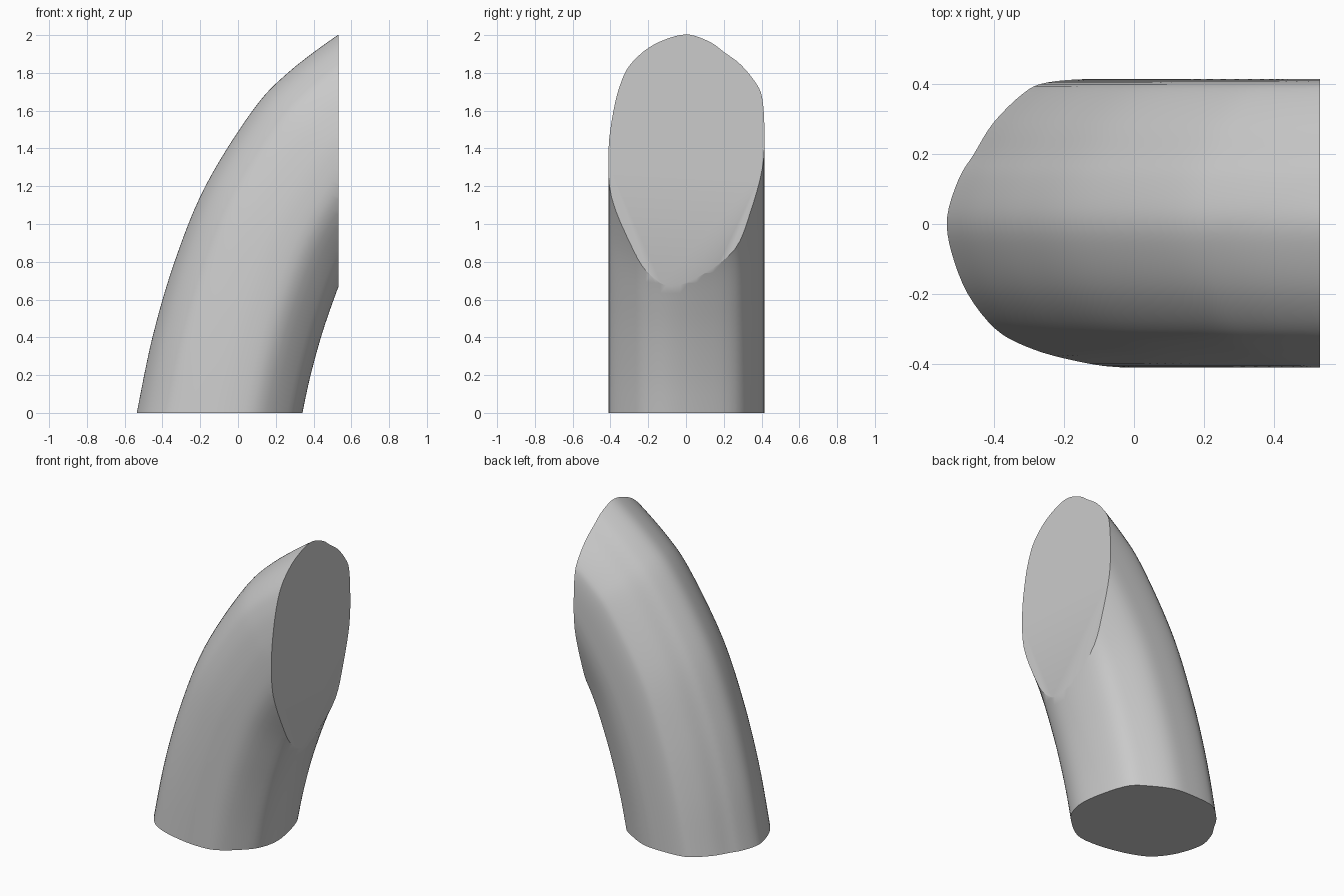
import bpy
import bmesh
import math
from mathutils import Vector

cube = bpy.data.objects.get("Cube")
if cube:
    bpy.data.objects.remove(cube, do_unlink=True)


def spline(points, steps, closed):
    """Smooth curve through 2D points (Catmull-Rom)."""
    pts = [Vector(p) for p in points]
    if not closed:
        pts = [2 * pts[0] - pts[1]] + pts + [2 * pts[-1] - pts[-2]]
    n = len(pts)
    spans = range(n) if closed else range(1, n - 2)
    out = []
    for i in spans:
        a, b, c, d = (pts[(i + k) % n] for k in (-1, 0, 1, 2))
        for s in range(steps):
            t = s / steps
            out.append(0.5 * (2 * b + (c - a) * t
                              + (2 * a - 5 * b + 4 * c - d) * t ** 2
                              + (3 * b - a - 3 * c + d) * t ** 3))
    if not closed:
        out.append(pts[-2])
    return out


# Outer spine of the bend, as (x, z)
spine = spline([(-0.575, -0.2), (-0.535, 0), (-0.452, 0.4), (-0.335, 0.8),
                (-0.172, 1.2), (0.078, 1.6), (0.265, 1.8), (0.53, 2.0),
                (0.72, 2.11)], 6, False)

# Cross-section, as (depth in from the spine, y)
section = spline([(0, 0.02), (0.033, 0.13), (0.075, 0.2), (0.13, 0.29),
                  (0.215, 0.375), (0.28, 0.405), (0.41, 0.415),
                  (0.545, 0.405), (0.68, 0.34), (0.778, 0.26),
                  (0.834, 0.1), (0.86, -0.07), (0.838, -0.19),
                  (0.78, -0.28), (0.634, -0.395), (0.48, -0.41),
                  (0.33, -0.385), (0.22, -0.35), (0.135, -0.3),
                  (0.058, -0.2), (0.012, -0.08)], 4, True)

# Sweep the section square to the spine
bm = bmesh.new()
rings = []
for i, p in enumerate(spine):
    tangent = (spine[min(i + 1, len(spine) - 1)] - spine[max(i - 1, 0)]).normalized()
    inward = Vector((tangent.y, -tangent.x))
    rings.append([bm.verts.new((p.x + inward.x * u, y, p.y + inward.y * u))
                  for u, y in section])
for low, high in zip(rings, rings[1:]):
    for j in range(len(section)):
        k = (j + 1) % len(section)
        bm.faces.new((low[j], low[k], high[k], high[j]))

# Flat cuts at the base and the upright end, each closed by one face
for co, normal in (((0, 0, 0), (0, 0, -1)), ((0.533, 0, 0), (1, 0, 0))):
    cut = bmesh.ops.bisect_plane(bm, geom=bm.verts[:] + bm.edges[:] + bm.faces[:],
                                 plane_co=co, plane_no=normal, clear_outer=True)
    rim = [e for e in cut["geom_cut"] if isinstance(e, bmesh.types.BMEdge)]
    bmesh.ops.holes_fill(bm, edges=rim, sides=0)
bmesh.ops.recalc_face_normals(bm, faces=bm.faces[:])

mesh = bpy.data.meshes.new("curved_body")
bm.to_mesh(mesh)
bm.free()
body = bpy.data.objects.new("curved_body", mesh)
bpy.context.collection.objects.link(body)

# Plain grey
grey = bpy.data.materials.new("light_grey")
grey.use_nodes = True
colour = (0.6, 0.6, 0.6, 1)
grey.diffuse_color = colour
grey.node_tree.nodes["Principled BSDF"].inputs["Base Color"].default_value = colour
mesh.materials.append(grey)

# Smooth sides, crisp cut rims
bpy.ops.object.select_all(action="DESELECT")
body.select_set(True)
bpy.context.view_layer.objects.active = body
bpy.ops.object.shade_smooth_by_angle(angle=math.radians(30))
